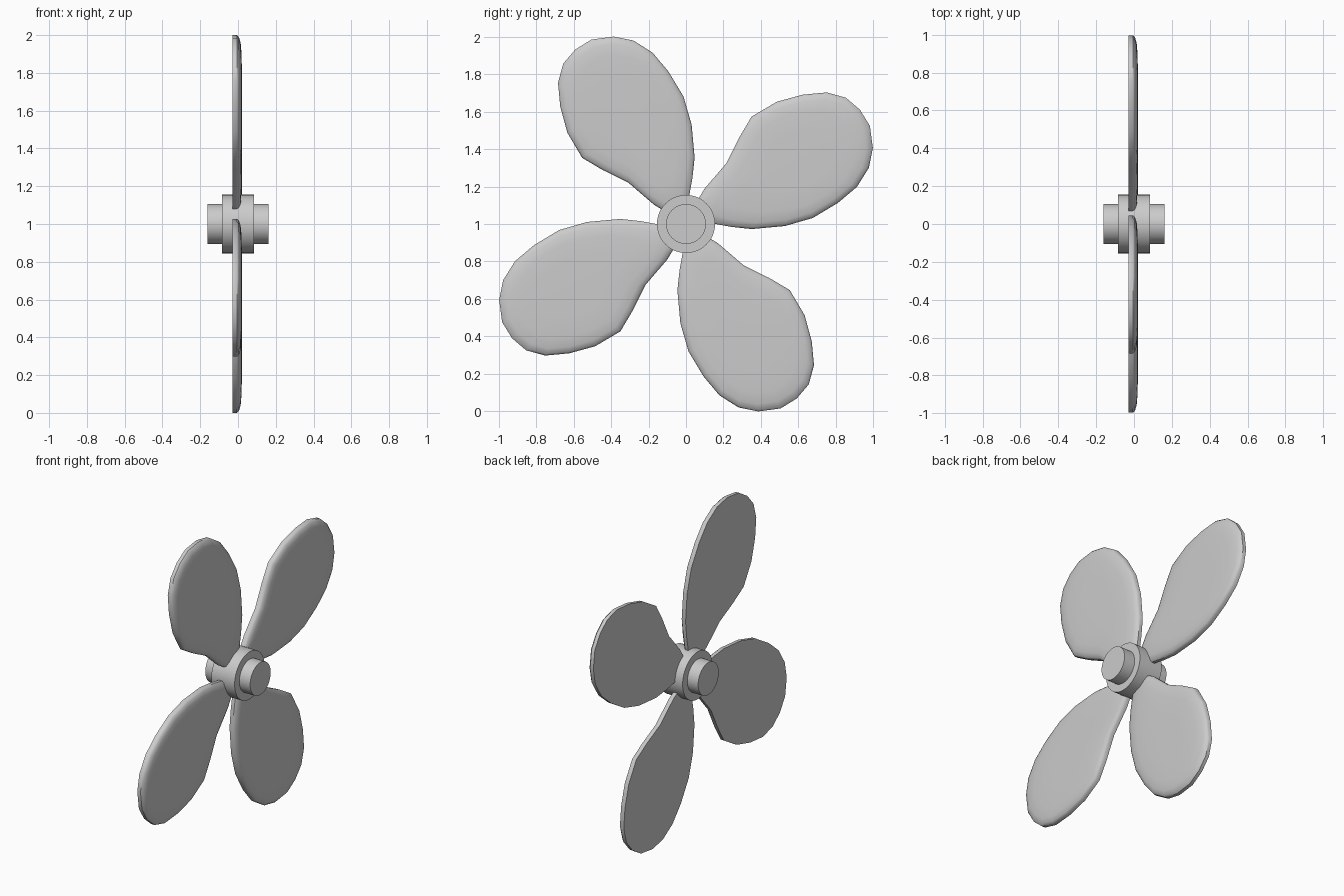
import bpy, bmesh, math
from mathutils import Matrix, Vector

if "Cube" in bpy.data.objects:
    bpy.data.objects.remove(bpy.data.objects["Cube"])

AXIS = Vector((0, 0, 1))

# Blade outline in (y, z) around the shaft axis
OUTLINE = [(.04, .09), (.07, .14), (.10, .19), (.217, .326), (.286, .465), (.35, .573),
           (.484, .652), (.623, .69), (.751, .702), (.853, .674), (.928, .61),
           (.981, .524), (.997, .406), (.976, .30), (.912, .198), (.81, .112),
           (.676, .032), (.527, -.011), (.35, -.027), (.24, -.015), (.158, .0), (.09, .02)]
CENTRE = (.60, .33)
# Front-face rings: (scale towards the centre, x)
RINGS = [(1, -.029), (1, -.006), (.975, .005), (.90, .014), (.75, .019), (.45, .021)]


def finish(name, bm, angle):
    bmesh.ops.recalc_face_normals(bm, faces=bm.faces)
    mesh = bpy.data.meshes.new(name)
    bm.to_mesh(mesh)
    bm.free()
    ob = bpy.data.objects.new(name, mesh)
    bpy.context.collection.objects.link(ob)
    bpy.ops.object.select_all(action='DESELECT')
    bpy.context.view_layer.objects.active = ob
    ob.select_set(True)
    bpy.ops.object.shade_smooth_by_angle(angle=math.radians(angle))
    return ob


def cylinder(name, radius, length):
    bm = bmesh.new()
    bmesh.ops.create_cone(bm, cap_ends=True, segments=48, radius1=radius, radius2=radius,
                          depth=length, matrix=Matrix.Rotation(math.pi / 2, 4, 'Y'))
    finish(name, bm, 35).location = AXIS


def blade(name, turn):
    bm = bmesh.new()
    cy, cz = CENTRE
    rows = [[bm.verts.new((x, cy + (y - cy) * s, cz + (z - cz) * s)) for y, z in OUTLINE]
            for s, x in RINGS]
    n = len(OUTLINE)
    for a, b in zip(rows, rows[1:]):
        for i in range(n):
            j = (i + 1) % n
            bm.faces.new((a[i], a[j], b[j], b[i]))
    bm.faces.new(rows[0])
    bm.faces.new(rows[-1])
    # the vertical pair sits slightly off the exact quarter turn
    shift = Vector((0, (0, .019, 0, -.019)[turn], (0, .003, 0, -.003)[turn]))
    bm.transform(Matrix.Translation(AXIS + shift) @ Matrix.Rotation(turn * math.pi / 2, 4, 'X'))
    finish(name, bm, 40)


# Shaft and hub collar
cylinder("shaft", .106, .323)
cylinder("hub", .155, .168)

# Four blades
for k in range(4):
    blade(f"blade_{k + 1}", k)
